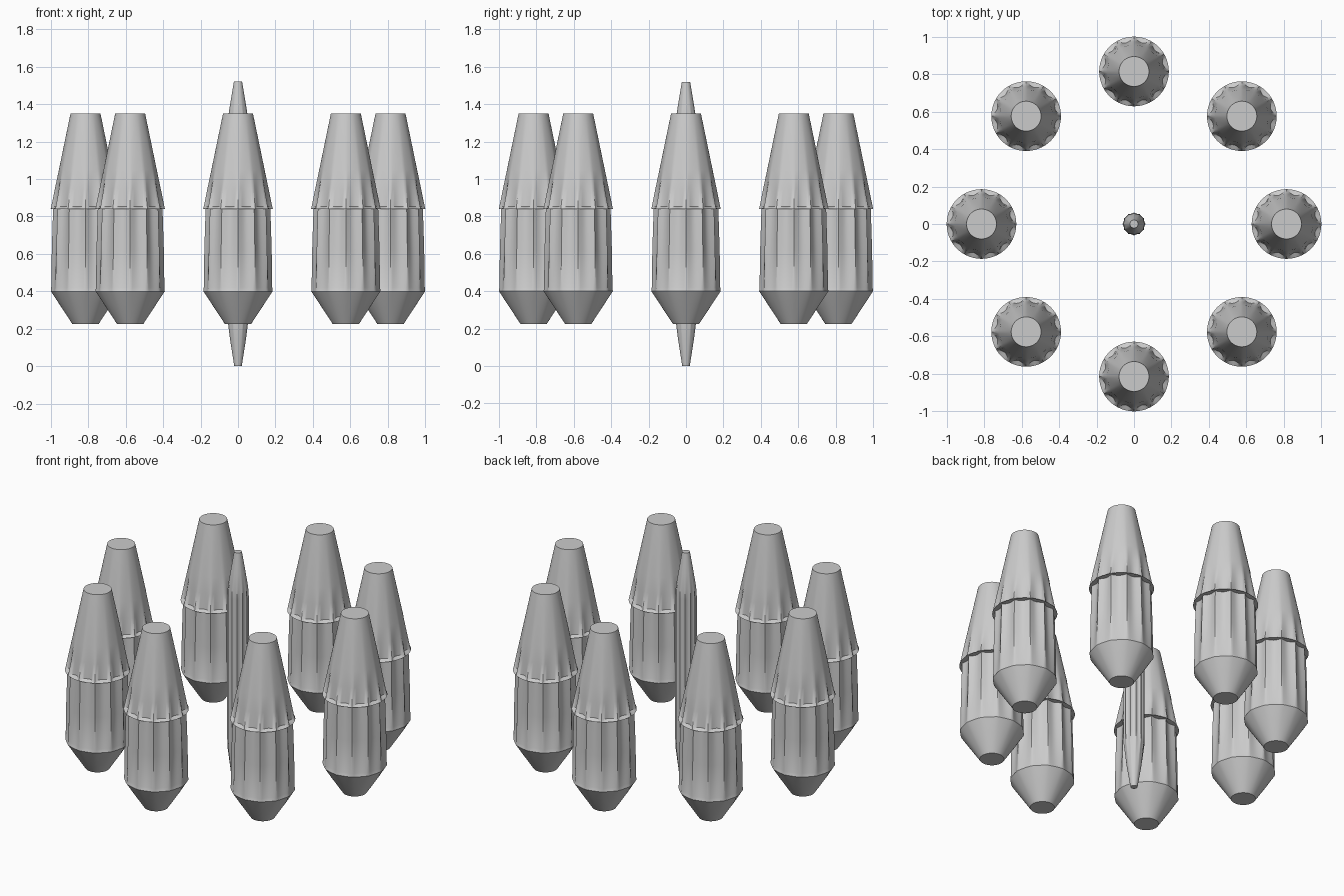
import bpy, bmesh, math

if "Cube" in bpy.data.objects:
    bpy.data.objects.remove(bpy.data.objects["Cube"])

FLUTES = 12
SEG = FLUTES * 8


def fluted_body(name, rings, loc):
    """Closed revolved body; each ring is (z, radius, flute depth)."""
    bm = bmesh.new()
    loops = []
    for z, r, depth in rings:
        loop = []
        for i in range(SEG):
            a = 2 * math.pi * i / SEG
            rad = r - depth * abs(math.sin(FLUTES * a / 2))
            loop.append(bm.verts.new((rad * math.cos(a), rad * math.sin(a), z)))
        loops.append(loop)
    for lo, hi in zip(loops, loops[1:]):
        for i in range(SEG):
            j = (i + 1) % SEG
            bm.faces.new((lo[i], lo[j], hi[j], hi[i]))
    bm.faces.new(loops[0][::-1])
    bm.faces.new(loops[-1])
    mesh = bpy.data.meshes.new(name)
    bm.to_mesh(mesh)
    bm.free()
    ob = bpy.data.objects.new(name, mesh)
    ob.location = loc
    bpy.context.collection.objects.link(ob)
    bpy.ops.object.select_all(action='DESELECT')
    ob.select_set(True)
    bpy.context.view_layer.objects.active = ob
    bpy.ops.object.shade_smooth_by_angle(angle=math.radians(35))
    return ob


# Outer pod: tapered foot, fluted barrel, overhanging rim, fluted tall cone
pod_rings = [
    (0.225, 0.070, 0.0), (0.33, 0.139, 0.0), (0.40, 0.185, 0.004),
    (0.42, 0.183, 0.010), (0.62, 0.180, 0.018), (0.84, 0.173, 0.020),
    (0.84, 0.186, 0.0), (0.852, 0.183, 0.024), (0.95, 0.163, 0.012),
    (1.05, 0.142, 0.0), (1.35, 0.080, 0.0),
]

# Central rod: slim fluted shaft with a taper at both ends
rod_rings = [
    (0.0, 0.020, 0.0), (0.14, 0.042, 0.0), (0.28, 0.060, 0.003),
    (0.34, 0.062, 0.008), (1.24, 0.062, 0.008),
    (1.30, 0.058, 0.003), (1.40, 0.042, 0.0), (1.52, 0.022, 0.0),
]

# Ring of eight pods around the rod
for k in range(8):
    a = math.pi * k / 4
    fluted_body(f"outer_pod_{k + 1}", pod_rings,
                (0.815 * math.cos(a), 0.815 * math.sin(a), 0))
fluted_body("central_rod", rod_rings, (0, 0, 0))
